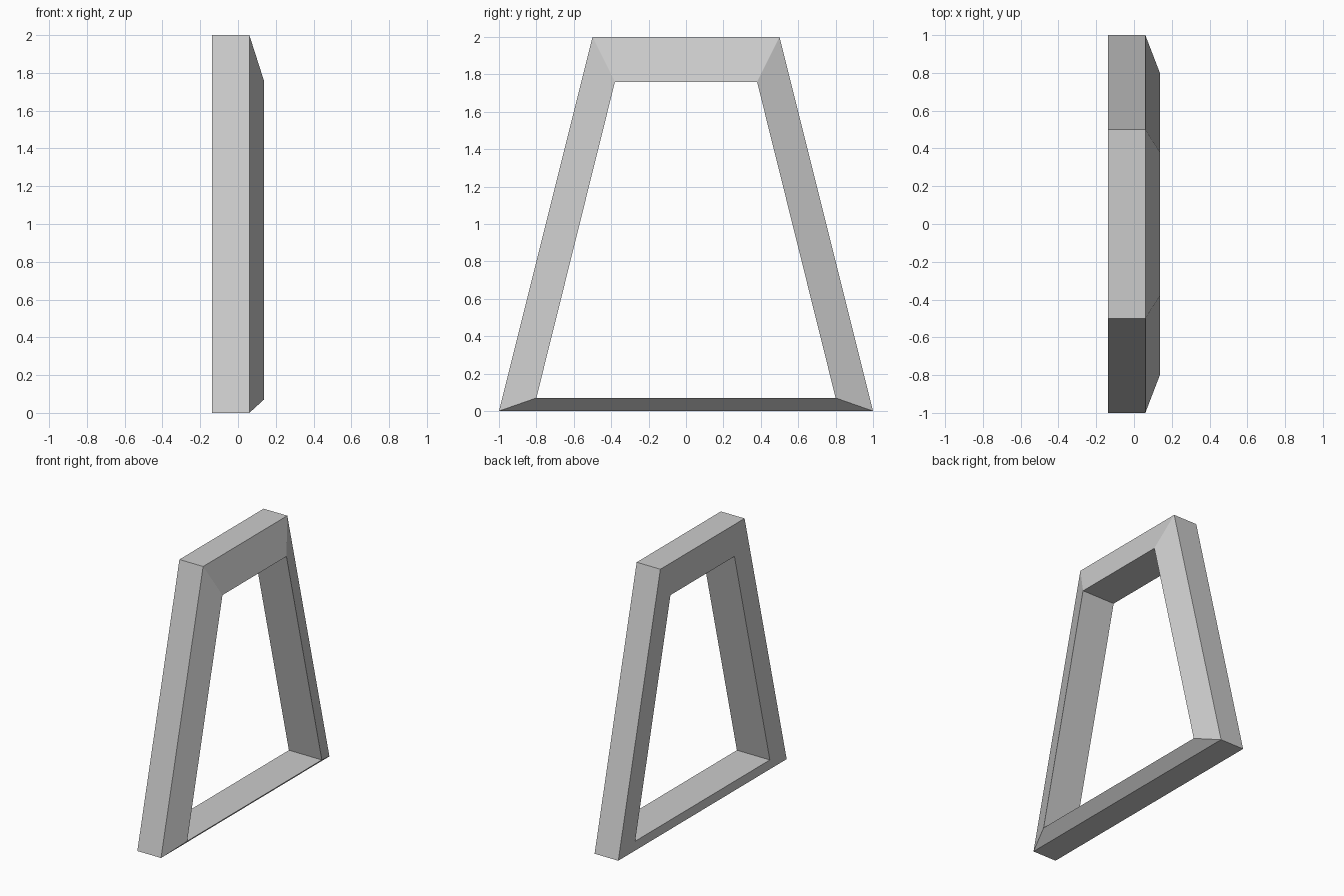
import bpy
import bmesh

if "Cube" in bpy.data.objects:
    bpy.data.objects.remove(bpy.data.objects["Cube"])

# Trapezoid outlines as (half width, height): bottom, top
OUTER = [(1.0, 0.0), (0.5, 2.0)]
INNER = [(0.8, 0.07), (0.38, 1.76)]
BACK, RIM, LIP = -0.137, 0.06, 0.137


def ring(bm, outline, x):
    (wb, zb), (wt, zt) = outline
    return [bm.verts.new((x, y, z)) for y, z in
            ((-wb, zb), (wb, zb), (wt, zt), (-wt, zt))]


# Frame: four loops bridged into a closed trapezoid ring
bm = bmesh.new()
loops = [ring(bm, OUTER, BACK), ring(bm, OUTER, RIM),
         ring(bm, INNER, LIP), ring(bm, INNER, BACK)]
for a, b in zip(loops, loops[1:] + loops[:1]):
    for i in range(4):
        j = (i + 1) % 4
        bm.faces.new((a[i], a[j], b[j], b[i]))
bmesh.ops.recalc_face_normals(bm, faces=bm.faces)

mesh = bpy.data.meshes.new("trapezoid_frame")
bm.to_mesh(mesh)
bm.free()
frame = bpy.data.objects.new("trapezoid_frame", mesh)
bpy.context.collection.objects.link(frame)
